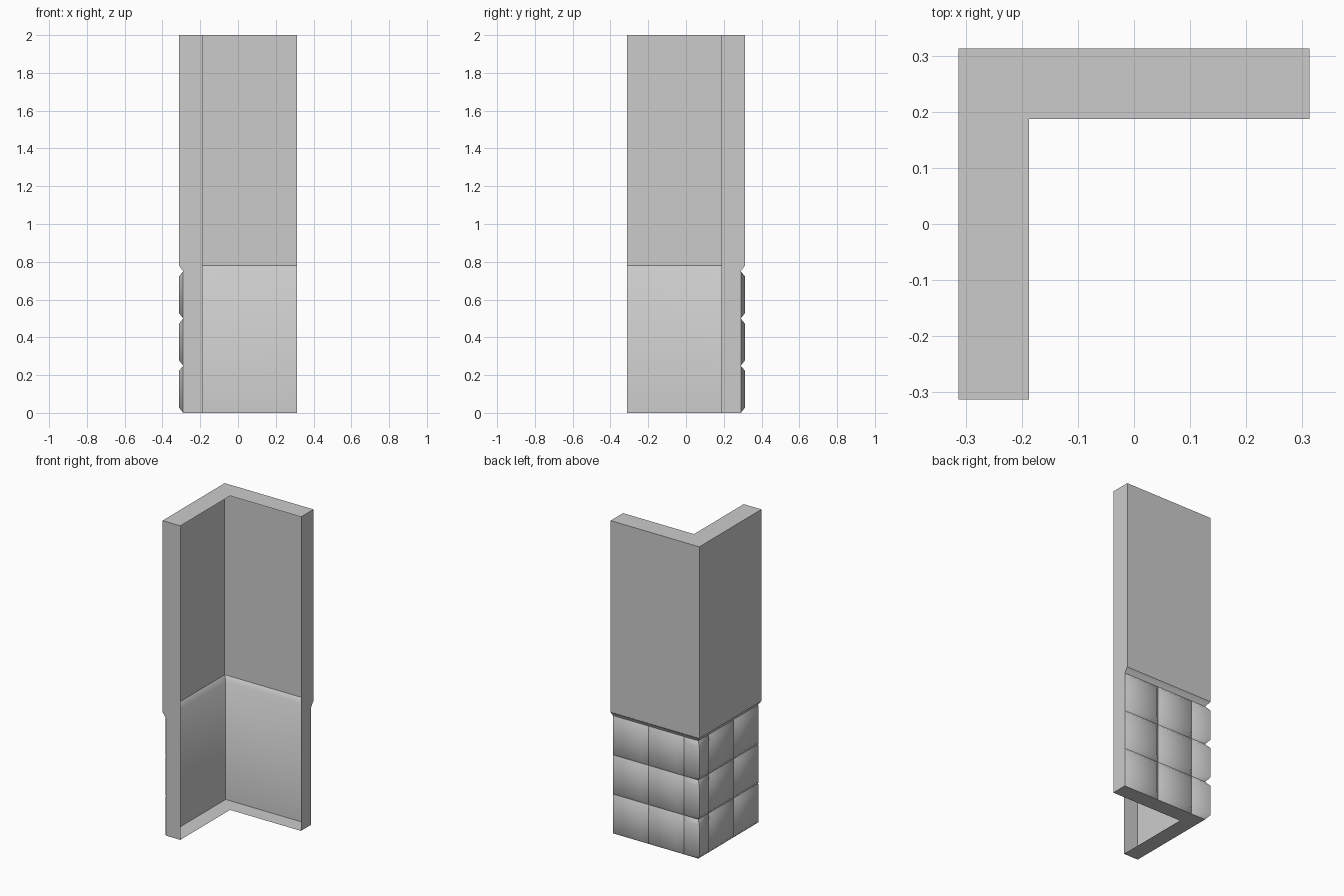
import bpy
import bmesh
from math import radians

cube = bpy.data.objects.get("Cube")
if cube:
    bpy.data.objects.remove(cube, do_unlink=True)

OUT, INN, REC = 0.3125, 0.1875, 0.29     # outer face, inner edge, recessed face
TOP, LEDGE, COURSE, BEV = 2.0, 0.78, 0.25, 0.028
ROWS = 3
BASE_TOP = ROWS * COURSE

stone = bpy.data.materials.new("stone_grey")
stone.use_nodes = True
GREY = (0.6, 0.6, 0.6, 1)
stone.diffuse_color = GREY
stone.node_tree.nodes["Principled BSDF"].inputs["Base Color"].default_value = GREY


def build(name, faces, smooth=False, both=True):
    """Make an object from faces of the back arm, mirrored onto the side arm."""
    bm = bmesh.new()
    for pts in faces:
        bm.faces.new([bm.verts.new(p) for p in pts])
        if both:
            bm.faces.new([bm.verts.new((-y, -x, z)) for x, y, z in reversed(pts)])
    bmesh.ops.remove_doubles(bm, verts=bm.verts[:], dist=1e-4)
    mesh = bpy.data.meshes.new(name)
    bm.to_mesh(mesh)
    bm.free()
    mesh.materials.append(stone)
    if smooth:
        mesh.shade_smooth()
        mesh.set_sharp_from_angle(angle=radians(60))
    obj = bpy.data.objects.new(name, mesh)
    bpy.context.collection.objects.link(obj)
    return obj


def strip(y0, z0, y1, z1):
    """Outward facing band along the back arm, mitred at the corner."""
    return [(OUT, y0, z0), (-y0, y0, z0), (-y1, y1, z1), (OUT, y1, z1)]


def l_plan(outer, z):
    """L shaped outline, counter-clockwise from above."""
    return [(OUT, outer, z), (-outer, outer, z), (-outer, -OUT, z),
            (-INN, -OUT, z), (-INN, INN, z), (OUT, INN, z)]


# Thin shell: the inner side is open
build("upper_wall", [strip(OUT, LEDGE, OUT, TOP)])
build("lower_panel", [strip(REC, 0, REC, BASE_TOP),
                      strip(REC, BASE_TOP, OUT, LEDGE)], smooth=True)
build("top_cap", [l_plan(OUT, TOP)], both=False)
build("bottom_cap", [l_plan(REC, 0)[::-1]], both=False)

# End faces of both arms
profile = [(INN, 0), (REC, 0), (REC, BASE_TOP), (OUT, LEDGE), (OUT, TOP), (INN, TOP)]
build("arm_ends", [[(OUT, y, z) for y, z in profile]])


def block(x0, x1, z0, z1, corner=False):
    """Bevelled stone on the back arm; a corner stone wraps round the edge."""
    bx1, fx1 = (-REC, -OUT) if corner else (x1, x1 + BEV)
    base = [(x0, REC, z0), (bx1, REC, z0), (bx1, REC, z1), (x0, REC, z1)]
    lo, hi = z0 + BEV, z1 - BEV
    front = [(x0 - BEV, OUT, lo), (fx1, OUT, lo), (fx1, OUT, hi), (x0 - BEV, OUT, hi)]
    faces = [front]
    for i in range(4):
        j = (i + 1) % 4
        if not (corner and i == 1):
            faces.append([base[i], base[j], front[j], front[i]])
    return faces


# Three courses: two full stones per arm and a shared corner stone
for row in range(ROWS):
    z0 = row * COURSE
    z1 = z0 + COURSE
    for col in range(2):
        x0 = OUT - col * COURSE
        build(f"stone_{row}_{col}", block(x0, x0 - COURSE, z0, z1), smooth=True)
    build(f"corner_stone_{row}", block(-INN, -OUT, z0, z1, corner=True), smooth=True)
